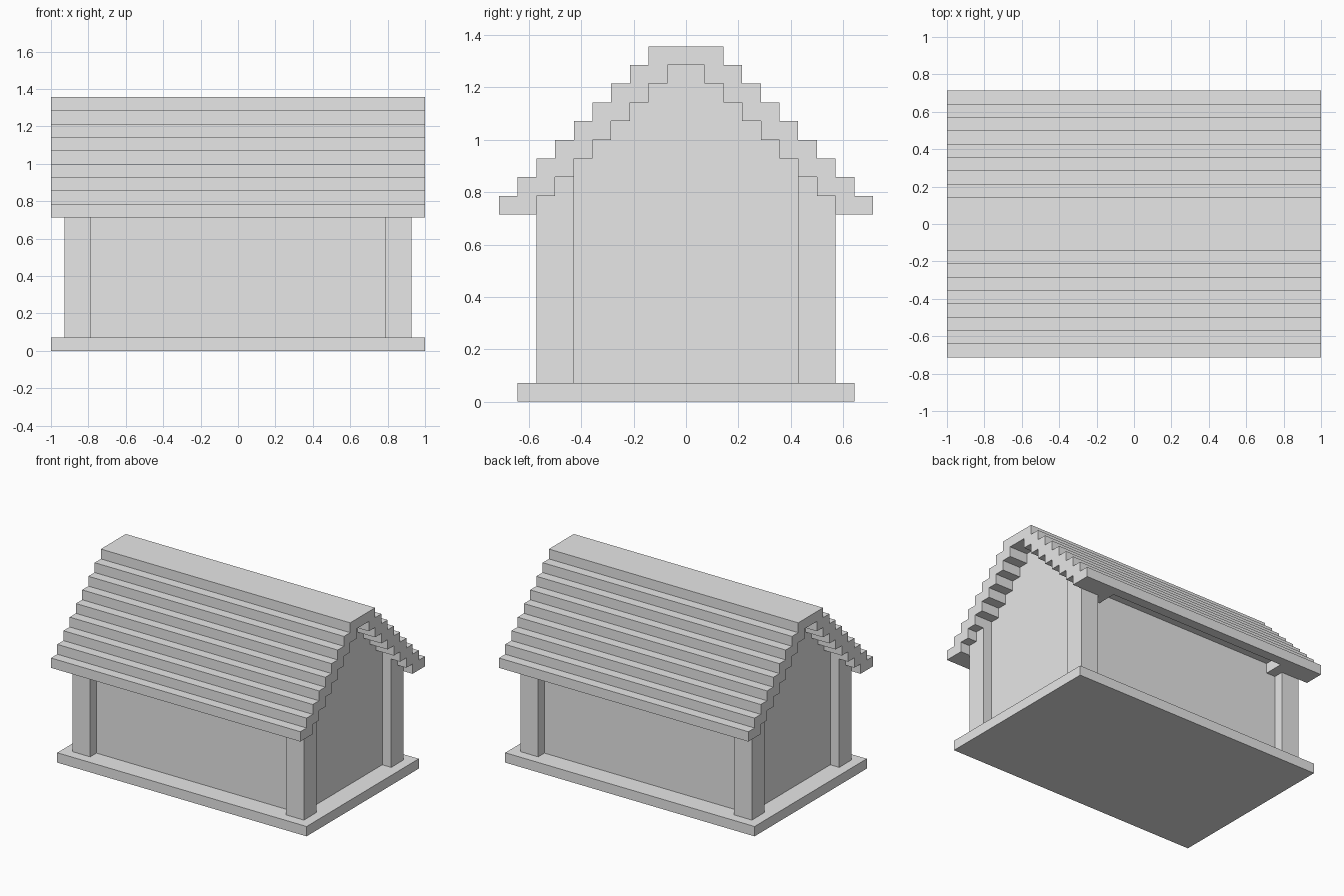
import bpy
import bmesh

default_cube = bpy.data.objects.get("Cube")
if default_cube:
    bpy.data.objects.remove(default_cube, do_unlink=True)

U = 1 / 14  # the whole building sits on this block grid

GREY = (0.8, 0.8, 0.8, 1)
grey = bpy.data.materials.new("light_grey")
grey.use_nodes = True
grey.diffuse_color = GREY
grey.node_tree.nodes["Principled BSDF"].inputs["Base Color"].default_value = GREY


def extrude_x(name, outline, x0, x1):
    """Extrude a (y, z) outline from x0 to x1, in grid units."""
    bm = bmesh.new()
    face = bm.faces.new([bm.verts.new((x0 * U, y * U, z * U)) for y, z in outline])
    moved = bmesh.ops.extrude_face_region(bm, geom=[face])["geom"]
    verts = [v for v in moved if isinstance(v, bmesh.types.BMVert)]
    bmesh.ops.translate(bm, verts=verts, vec=((x1 - x0) * U, 0, 0))
    bmesh.ops.recalc_face_normals(bm, faces=bm.faces)
    mesh = bpy.data.meshes.new(name)
    bm.to_mesh(mesh)
    bm.free()
    mesh.materials.append(grey)
    obj = bpy.data.objects.new(name, mesh)
    bpy.context.collection.objects.link(obj)
    return obj


def box(name, x0, x1, y0, y1, z0, z1):
    return extrude_x(name, [(y0, z0), (y1, z0), (y1, z1), (y0, z1)], x0, x1)


def stairs(y, z, last_y):
    """Points climbing inwards in unit steps from (y, z) to last_y."""
    points = []
    while y >= last_y:
        points += [(y, z), (y, z + 1)]
        y, z = y - 1, z + 1
    return points


def mirrored(points):
    return points + [(-y, z) for y, z in reversed(points)]


# Base slab
box("base", -14, 14, -9, 9, 0, 1)

# Wall body, filling the stepped gable up to the roof
extrude_x("walls", mirrored([(7, 1)] + stairs(7, 11, 1)), -12, 12)

# Stepped roof shell
outer = mirrored(stairs(10, 10, 2))
inner = mirrored(stairs(8, 10, 1))
roof = extrude_x("roof", outer + inner[::-1], -14, 14)

# Groove under each eave, between the corner posts
for side in (-1, 1):
    y0, y1 = sorted((side * 7.5, side * 9))
    cutter = box("eave_cutter", -10, 10, y0, y1, 9.5, 11)
    cutter.hide_render = True
    groove = roof.modifiers.new("groove", "BOOLEAN")
    groove.operation = "DIFFERENCE"
    groove.solver = "EXACT"
    groove.object = cutter
    bpy.context.view_layer.objects.active = roof
    bpy.ops.object.modifier_apply(modifier=groove.name)
    bpy.data.objects.remove(cutter, do_unlink=True)

# Corner posts stepped under the roof, each with a small bracket
for sx, x_name in ((-1, "right"), (1, "left")):
    for sy, y_name in ((-1, "front"), (1, "back")):
        where = f"{y_name}_{x_name}"
        post = [(6, 1), (8, 1), (8, 11), (7, 11), (7, 12), (6, 12)]
        extrude_x(f"post_{where}", [(sy * y, z) for y, z in post], sx * 11, sx * 13)
        box(f"bracket_{where}", sx * 10, sx * 11, sy * 7, sy * 8, 10, 11)
